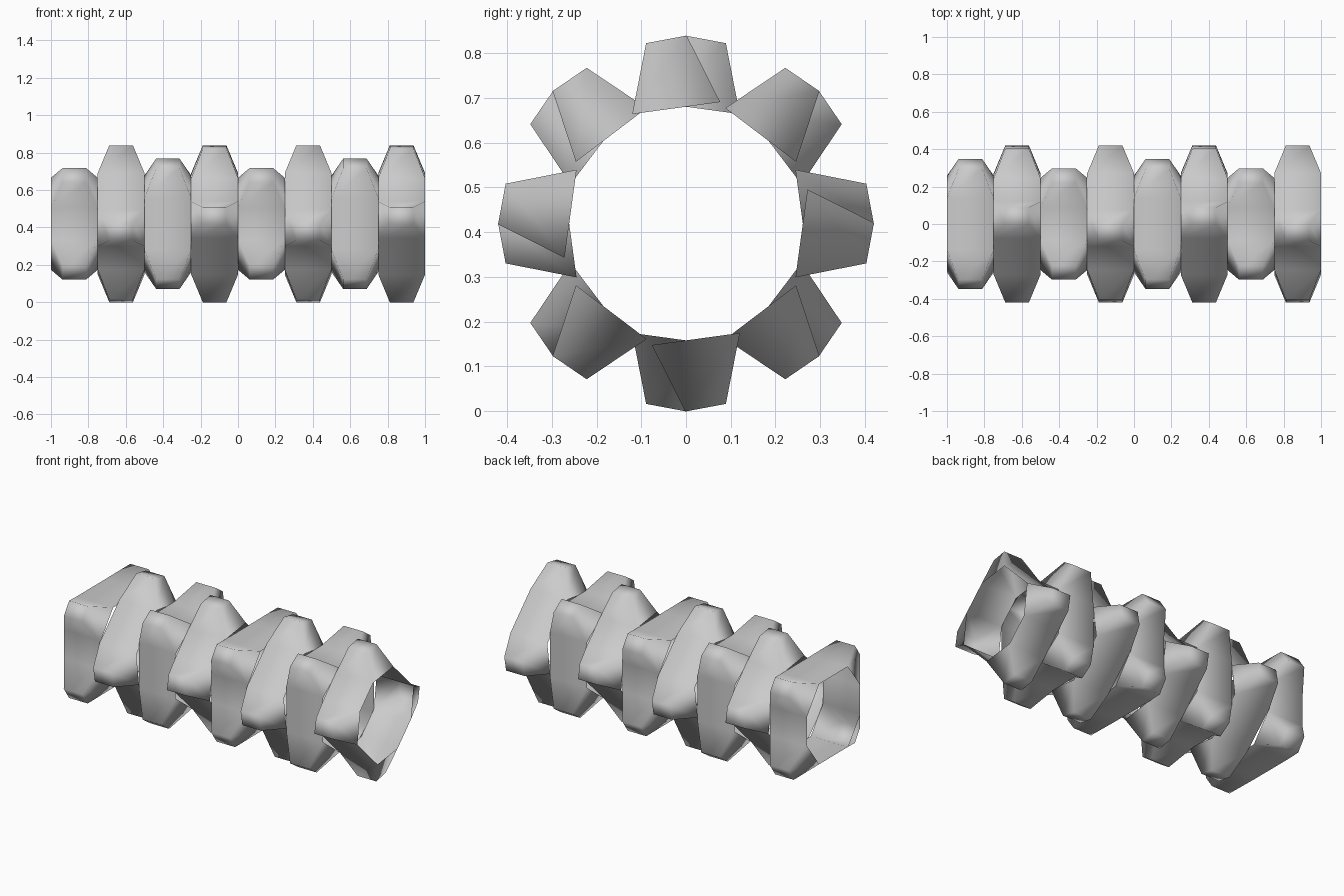
import bpy, bmesh, math
from mathutils import Matrix

if "Cube" in bpy.data.objects:
    bpy.data.objects.remove(bpy.data.objects["Cube"])

COUNT, WIDTH, CENTRE_Z = 8, 0.25, 0.419
HALF, TIP_HALF = WIDTH / 2, 0.063

def mirrored(p, q):
    """Eight ring points, counter-clockwise, from two points in one quadrant."""
    (a, b), (c, d) = p, q
    return [(a, b), (c, d), (-c, d), (-a, b), (-a, -b), (-c, -d), (c, -d), (a, -b)]

# Ring outline, and the narrower tips of the four lugs
RING = mirrored((0.258, 0.088), (0.138, 0.246))
TIPS = mirrored((0.348, 0.222), (0.296, 0.298))

def make_link_mesh():
    bm = bmesh.new()

    def quad_verts(points, j, half):
        k = (j + 1) % 8
        return [bm.verts.new((x, *points[n])) for x, n in
                ((-half, j), (-half, k), (half, k), (half, j))]

    for j in range(8):
        base = quad_verts(RING, j, HALF)
        if j % 2:
            # plain wall of the open tube
            bm.faces.new(base)
        else:
            # hollow tapered lug
            tip = quad_verts(TIPS, j, TIP_HALF)
            bm.faces.new(tip)
            for k in range(4):
                n = (k + 1) % 4
                bm.faces.new((base[k], base[n], tip[n], tip[k]))
    bmesh.ops.remove_doubles(bm, verts=bm.verts, dist=1e-4)
    for f in bm.faces:
        f.smooth = True
    me = bpy.data.meshes.new("link")
    bm.to_mesh(me)
    bm.free()
    return me

# Row of links, each turned an eighth of a turn from the last
mesh = make_link_mesh()
for i in range(COUNT):
    link = bpy.data.objects.new(f"link_{i + 1}", mesh)
    bpy.context.collection.objects.link(link)
    link.matrix_world = (Matrix.Translation(((i - (COUNT - 1) / 2) * WIDTH, 0, CENTRE_Z))
                         @ Matrix.Rotation(math.radians(45 * i), 4, 'X'))
